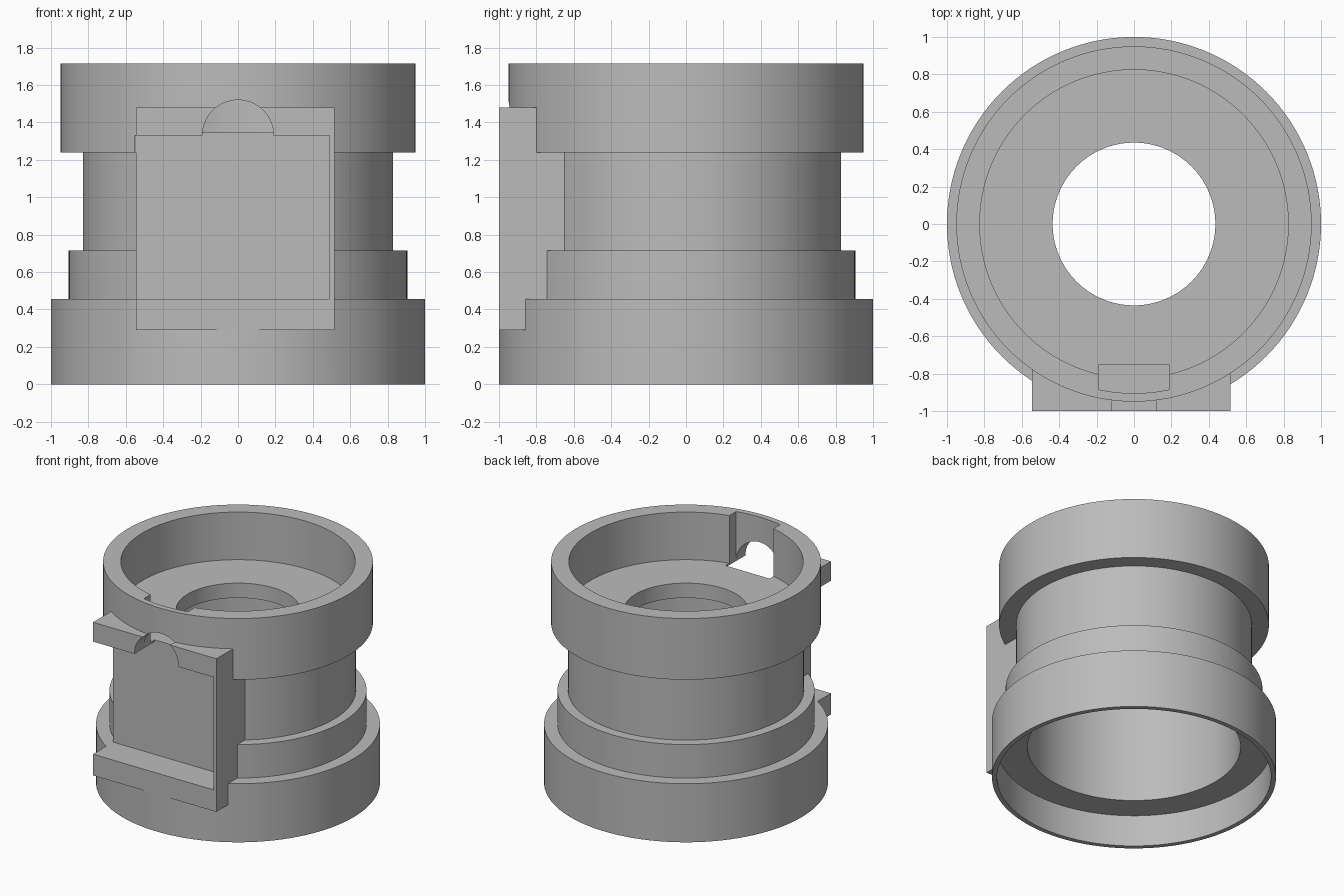
import bpy, bmesh, math
from mathutils import Matrix

old = bpy.data.objects.get("Cube")
if old:
    bpy.data.objects.remove(old, do_unlink=True)

grey = bpy.data.materials.new("plain grey")
grey.use_nodes = True
color = (0.5, 0.5, 0.5, 1)
grey.diffuse_color = color
grey.node_tree.nodes["Principled BSDF"].inputs["Base Color"].default_value = color


def finish(name, bm):
    bmesh.ops.recalc_face_normals(bm, faces=bm.faces)
    mesh = bpy.data.meshes.new(name)
    bm.to_mesh(mesh)
    bm.free()
    mesh.materials.append(grey)
    obj = bpy.data.objects.new(name, mesh)
    bpy.context.collection.objects.link(obj)
    return obj


def lathe(name, profile, steps=128):
    """Closed solid turned around z from (radius, height) points."""
    bm = bmesh.new()
    rings = []
    for r, z in profile:
        angles = [2 * math.pi * i / steps for i in range(steps)]
        rings.append([bm.verts.new((r * math.cos(a), r * math.sin(a), z)) for a in angles])
    for low, high in zip(rings, rings[1:]):
        for i in range(steps):
            j = (i + 1) % steps
            bm.faces.new((low[i], low[j], high[j], high[i]))
    bm.faces.new(rings[0])
    bm.faces.new(rings[-1])
    return finish(name, bm)


def box(name, x, y, z):
    bm = bmesh.new()
    bmesh.ops.create_cube(bm, size=1)
    for v in bm.verts:
        v.co = [(a + b) / 2 + c * (b - a) for c, (a, b) in zip(v.co, (x, y, z))]
    return finish(name, bm)


def combine(target, tool, operation):
    mod = target.modifiers.new(tool.name, 'BOOLEAN')
    mod.object, mod.operation, mod.solver = tool, operation, 'EXACT'
    bpy.ops.object.select_all(action='DESELECT')
    bpy.context.view_layer.objects.active = target
    target.select_set(True)
    bpy.ops.object.modifier_apply(modifier=mod.name)
    bpy.data.objects.remove(tool, do_unlink=True)


# Stepped outer barrel with the mounting block on its front
housing = lathe("stepped_housing", [
    (1, 0), (1, .455), (.905, .455), (.905, .715), (.83, .715),
    (.83, 1.24), (.95, 1.24), (.95, 1.715)])
combine(housing, box("mount_block", (-.545, .515), (-1.001, -.6), (.29, 1.48)), 'UNION')

# Lower bore, central hole and upper recess
combine(housing, lathe("bore", [
    (.965, -.1), (.965, .245), (.75, .245), (.75, 1.23), (.435, 1.23),
    (.435, 1.345), (.825, 1.345), (.825, 1.9)]), 'DIFFERENCE')

# Pocket in the block, open on one side
combine(housing, box("pocket", (-.55, .49), (-1.1, -.755), (.455, 1.33)), 'DIFFERENCE')

# Curved-back slot down the inside of the rim
slot = lathe("slot", [(.905, 1.3), (.905, 1.9)])
combine(slot, box("slot_limits", (-.19, .19), (-1.1, -.755), (1.2, 2)), 'INTERSECT')
combine(housing, slot, 'DIFFERENCE')

# Half-round notch above the pocket
bm = bmesh.new()
bmesh.ops.create_cone(bm, cap_ends=True, segments=64, radius1=.19, radius2=.19, depth=.345,
                      matrix=Matrix.Translation((0, -.9275, 1.33)) @ Matrix.Rotation(math.pi / 2, 4, 'X'))
notch = finish("notch", bm)
combine(notch, box("notch_limits", (-.3, .3), (-1.2, -.7), (1.32, 1.6)), 'INTERSECT')
combine(housing, notch, 'DIFFERENCE')

bpy.ops.object.select_all(action='DESELECT')
bpy.context.view_layer.objects.active = housing
housing.select_set(True)
bpy.ops.object.shade_smooth_by_angle(angle=math.radians(30))
